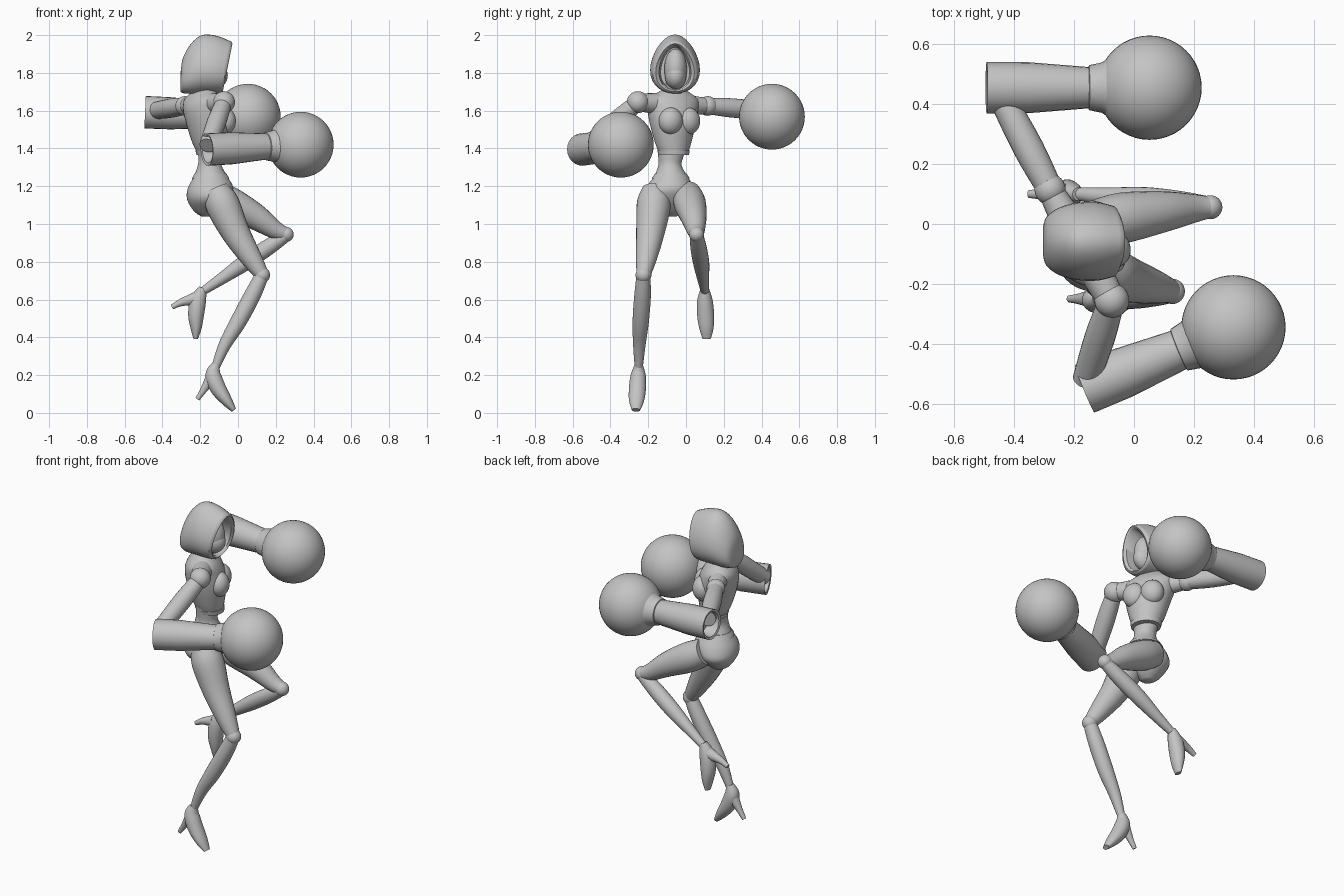
import bpy, bmesh, math
from mathutils import Vector, Matrix

cube = bpy.data.objects.get("Cube")
if cube:
    bpy.data.objects.remove(cube)

GREY = 0.55
mat = bpy.data.materials.new("plain grey")
mat.use_nodes = True
mat.diffuse_color = (GREY, GREY, GREY, 1)
mat.node_tree.nodes["Principled BSDF"].inputs["Base Color"].default_value = (GREY, GREY, GREY, 1)


def finish(name, bm, angle=40):
    bmesh.ops.recalc_face_normals(bm, faces=bm.faces)
    mesh = bpy.data.meshes.new(name)
    bm.to_mesh(mesh)
    bm.free()
    mesh.materials.append(mat)
    obj = bpy.data.objects.new(name, mesh)
    bpy.context.collection.objects.link(obj)
    bpy.ops.object.select_all(action="DESELECT")
    obj.select_set(True)
    bpy.context.view_layer.objects.active = obj
    bpy.ops.object.shade_smooth_by_angle(angle=math.radians(angle))
    return obj


def skin(name, rings, angle=40):
    """Bridge equal loops of points and cap both ends."""
    bm = bmesh.new()
    loops = [[bm.verts.new(p) for p in ring] for ring in rings]
    n = len(loops[0])
    for a, b in zip(loops, loops[1:]):
        for i in range(n):
            j = (i + 1) % n
            bm.faces.new((a[i], a[j], b[j], b[i]))
    bm.faces.new(loops[0])
    bm.faces.new(loops[-1])
    return finish(name, bm, angle)


def smooth_rows(rows, steps=4):
    """Catmull-Rom interpolation between rows of numbers."""
    ext = [rows[0]] + list(rows) + [rows[-1]]
    out = []
    for a, b, c, d in zip(ext, ext[1:], ext[2:], ext[3:]):
        for k in range(steps):
            t = k / steps
            out.append([q + 0.5 * t * (r - p + t * (2*p - 5*q + 4*r - s + t * (3*(q - r) + s - p)))
                        for p, q, r, s in zip(a, b, c, d)])
    return out + [list(rows[-1])]


def limb(name, rows, axis=None, smooth=True):
    """Rows are x, y, z, radius, and an optional sideways radius."""
    rows = [tuple(r) if len(r) == 5 else (*r, r[3]) for r in rows]
    if smooth:
        rows = smooth_rows(rows)
    pts = [Vector(r[:3]) for r in rows]
    main = (axis or pts[-1] - pts[0]).normalized()
    ref = Vector((0, 0, 1)) if abs(main.y) > 0.7 else Vector((0, 1, 0))
    rings = []
    for k, r in enumerate(rows):
        t = axis or pts[min(k + 1, len(pts) - 1)] - pts[max(k - 1, 0)]
        t = t.normalized()
        side = (ref - t * ref.dot(t)).normalized()
        up = t.cross(side)
        rings.append([pts[k] + side * r[4] * math.cos(a) + up * r[3] * math.sin(a)
                      for a in (math.tau * i / 24 for i in range(24))])
    return skin(name, rings)


def body(name, rows, yaw, steps=4):
    """Rows are height, x, y, half depth, half width."""
    turn = Matrix.Rotation(math.radians(yaw), 3, "Z")
    rings = []
    for z, x, y, d, w in smooth_rows(rows, steps):
        rings.append([Vector((x, y, z)) + turn @ Vector((d * math.cos(a), w * math.sin(a), 0))
                      for a in (math.tau * i / 32 for i in range(32))])
    return skin(name, rings)


def ball(name, pos, size, yaw=0, seg=32):
    if not isinstance(size, tuple):
        size = (size,) * 3
    bm = bmesh.new()
    m = Matrix.Translation(pos) @ Matrix.Rotation(math.radians(yaw), 4, "Z") @ Matrix.Diagonal((*size, 1))
    bmesh.ops.create_uvsphere(bm, u_segments=seg, v_segments=seg // 2, radius=1, matrix=m)
    return finish(name, bm, 60)


# Torso: abdomen with hips, cropped jacket, bust, belt and neck
body("abdomen_and_hips", [
    (1.44, -.155, -.075, .07, .085), (1.36, -.15, -.08, .06, .068), (1.31, -.15, -.085, .063, .062),
    (1.25, -.145, -.08, .09, .09), (1.19, -.145, -.085, .12, .13), (1.13, -.158, -.085, .11, .135),
    (1.07, -.165, -.08, .07, .07), (1.04, -.165, -.08, .03, .03)], -15 + 30)
body("belt", [(1.268, -.146, -.081, .084, .083), (1.24, -.145, -.081, .1, .102)], 15)
body("jacket", [
    (1.37, -.14, -.065, .07, .075), (1.43, -.15, -.068, .09, .098), (1.53, -.16, -.07, .11, .125),
    (1.61, -.175, -.07, .108, .142), (1.66, -.18, -.07, .088, .145), (1.70, -.18, -.065, .055, .085),
    (1.72, -.175, -.06, .04, .05)], 29)
body("jacket_hem", [(1.365, -.14, -.065, .077, .082), (1.39, -.143, -.066, .082, .088)], 29, 1)

yaw = math.radians(29)
forward = Vector((math.cos(yaw), math.sin(yaw), 0))
across = Vector((math.sin(yaw), -math.cos(yaw), 0))
for label, s in (("right", 1), ("left", -1)):
    ball(label + "_bust", Vector((-.16, -.07, 1.545)) + forward * .073 + across * .052 * s,
         (.058, .066, .072), 29)
limb("neck", [(-.17, -.065, 1.66, .05), (-.15, -.06, 1.78, .045)])

# Head with lower face mask
ball("head", (-.135, -.055, 1.82), (.075, .06, .108))
ball("face_mask", (-.13, -.055, 1.785), (.076, .057, .072))

# Hood: egg-shaped loops running back to front, then turned inward at the opening
hood = smooth_rows([
    (-.304, 1.75, .05, .045, 0), (-.292, 1.785, .092, .08, 0), (-.25, 1.82, .133, .11, 0),
    (-.19, 1.845, .155, .126, 0), (-.12, 1.843, .153, .128, .05), (-.062, 1.828, .137, .115, .2)], 4)
hood += [(-.055, 1.828, .127, .1, .2), (-.065, 1.826, .118, .083, .2), (-.14, 1.825, .11, .075, .05)]
rings = []
for x, zc, hz, hw, lean in hood:
    ring = []
    for i in range(32):
        a = math.tau * i / 32
        z = max(zc + hz * math.sin(a), 1.69)
        y = hw * math.cos(a) * (1 - .22 * math.sin(a))
        ring.append((x + lean * (z - zc), y - .058, z))
    rings.append(ring)
skin("hood", rings, 50)

# Arms: shoulder, upper arm, hollow-ended flared forearm and round glove
arms = {
    "right": ((-.074, -.255, 1.645), (-.16, -.52, 1.415), (-.165, -.55, 1.394), (.332, -.345, 1.42), .058),
    "left": ((-.28, .115, 1.625), (-.44, .42, 1.6), (-.492, .455, 1.592), (.052, .455, 1.568), .052)}
for label, (shoulder, elbow, end, glove, r) in arms.items():
    ball(label + "_shoulder", shoulder, r)
    limb(label + "_shoulder_joint", [(-.18, -.07, 1.63, .065), (*shoulder, r * .8)])
    mid = Vector(shoulder).lerp(Vector(elbow), .45)
    limb(label + "_upper_arm", [(*shoulder, .043), (*mid, .051), (*elbow, .045)])
    axis = (Vector(glove) - Vector(end)).normalized()
    sleeve = [(.07, .06), (.004, .072), (0, .086), (.14, .085), (.34, .069),
              (.342, .075), (.385, .084), (.43, .115), (.47, .125)]
    limb(label + "_forearm", [(*(Vector(end) + axis * d), q) for d, q in sleeve], axis, False)
    ball(label + "_glove", glove, .174, 0, 48)

# Legs: thigh, knee, shin
limb("right_thigh", [(-.12, -.165, 1.19, .065), (-.085, -.17, 1.11, .09), (-.015, -.188, .96, .076),
                     (.07, -.21, .82, .056), (.128, -.225, .73, .037)])
limb("right_shin", [(.13, -.225, .735, .036), (.075, -.23, .62, .044), (0, -.24, .48, .043),
                    (-.07, -.247, .36, .033), (-.118, -.25, .245, .022)])
limb("left_thigh", [(-.13, .005, 1.16, .075), (-.04, .02, 1.11, .085), (.09, .04, 1.04, .07),
                    (.2, .052, .967, .048), (.262, .056, .945, .034)])
limb("left_shin", [(.26, .056, .945, .034), (.16, .066, .877, .043), (.04, .08, .797, .043),
                   (-.08, .09, .715, .032), (-.185, .1, .645, .022)])
ball("right_knee", (.128, -.225, .73), .042)
ball("left_knee", (.255, .056, .945), .04)

# High-heeled boots
limb("right_boot", [(-.118, -.25, .255, .022), (-.132, -.253, .2, .042, .04), (-.105, -.257, .13, .042, .045),
                    (-.06, -.262, .065, .03, .04), (-.022, -.265, .015, .014, .022)])
limb("right_heel", [(-.145, -.25, .18, .03), (-.183, -.25, .12, .018), (-.215, -.25, .072, .012)])
limb("left_boot", [(-.185, .1, .66, .022), (-.21, .1, .6, .042, .04), (-.222, .104, .52, .042, .045),
                   (-.222, .108, .45, .03, .038), (-.224, .11, .392, .012, .022)])
limb("left_heel", [(-.225, .1, .605, .035), (-.3, .1, .585, .02), (-.35, .1, .56, .013)])
